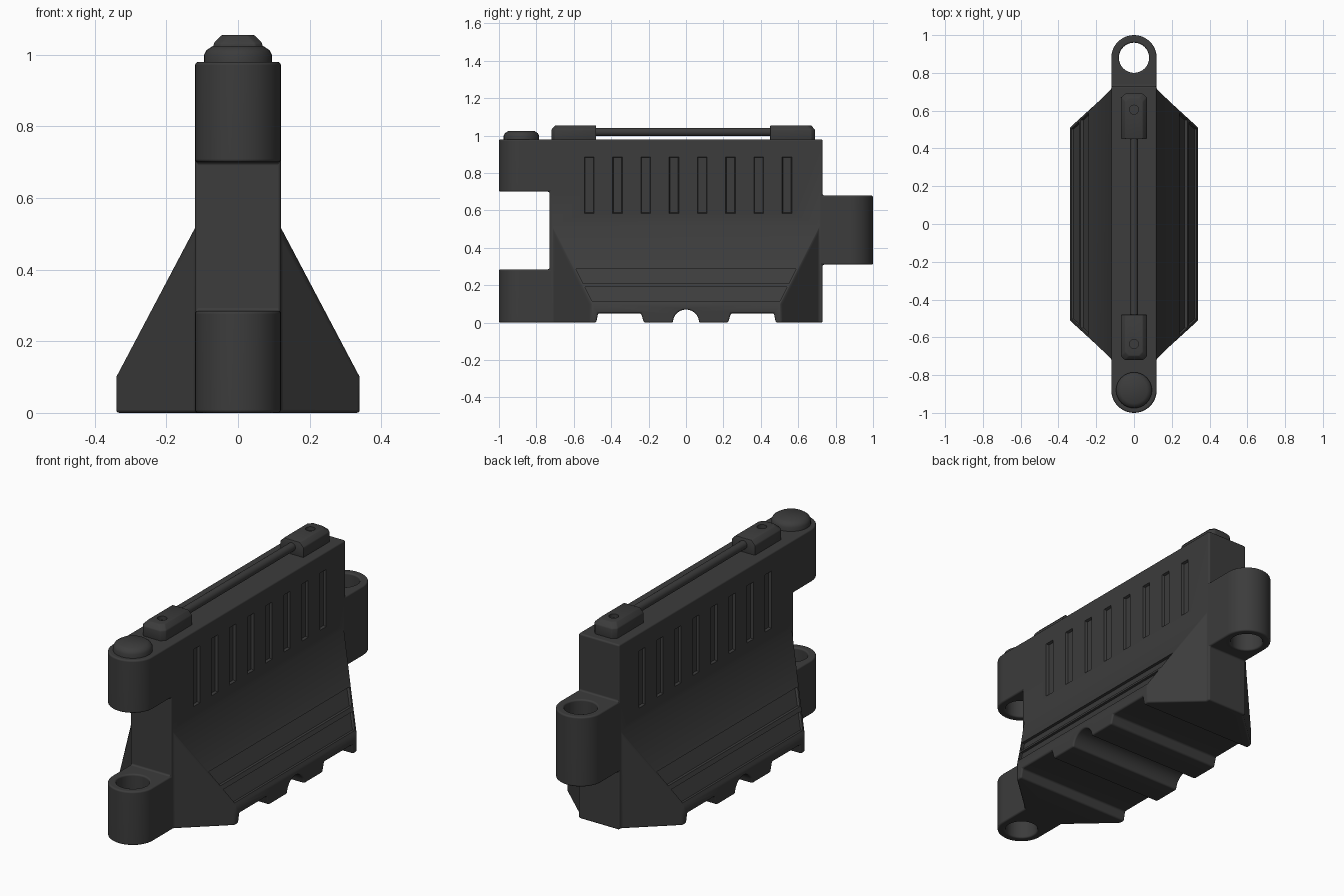
import bpy, bmesh, math

if "Cube" in bpy.data.objects:
    bpy.data.objects.remove(bpy.data.objects["Cube"], do_unlink=True)

plastic = bpy.data.materials.new("dark_grey_plastic")
plastic.use_nodes = True
GREY = (0.045, 0.045, 0.045, 1)
plastic.diffuse_color = GREY
plastic.node_tree.nodes["Principled BSDF"].inputs["Base Color"].default_value = GREY


def finish(name, bm):
    bmesh.ops.recalc_face_normals(bm, faces=bm.faces[:])
    mesh = bpy.data.meshes.new(name)
    bm.to_mesh(mesh)
    bm.free()
    mesh.materials.append(plastic)
    ob = bpy.data.objects.new(name, mesh)
    bpy.context.collection.objects.link(ob)
    return ob


def prism(name, outline, place, lo, hi):
    """Extrude a 2D outline from lo to hi; place(a, b, h) gives the 3D point."""
    bm = bmesh.new()
    rings = [[bm.verts.new(place(a, b, h)) for a, b in outline] for h in (lo, hi)]
    bm.faces.new(rings[0])
    bm.faces.new(rings[1])
    n = len(outline)
    for i in range(n):
        j = (i + 1) % n
        bm.faces.new((rings[0][i], rings[0][j], rings[1][j], rings[1][i]))
    return finish(name, bm)


def hull(name, points):
    bm = bmesh.new()
    for p in points:
        bm.verts.new(p)
    bmesh.ops.convex_hull(bm, input=bm.verts[:])
    bmesh.ops.dissolve_limit(bm, angle_limit=0.01, verts=bm.verts[:], edges=bm.edges[:])
    return finish(name, bm)


def box(name, x, y, z):
    return hull(name, [(a, b, c) for a in x for b in y for c in z])


def arc(cx, cy, r, start, end, n):
    steps = [math.radians(start + (end - start) * i / n) for i in range(n + 1)]
    return [(cx + r * math.cos(t), cy + r * math.sin(t)) for t in steps]


def along_x(a, b, h): return (h, a, b)
def along_y(a, b, h): return (a, h, b)
def along_z(a, b, h): return (a, b, h)


def rod(name, cx, cy, r, place, lo, hi, n=32):
    return prism(name, arc(cx, cy, r, 0, 360, n)[:-1], place, lo, hi)


def apply(ob, kind, **settings):
    mod = ob.modifiers.new(kind, kind)
    for key, value in settings.items():
        setattr(mod, key, value)
    bpy.context.view_layer.objects.active = ob
    bpy.ops.object.modifier_apply(modifier=mod.name)


def combine(ob, other, operation="DIFFERENCE"):
    apply(ob, "BOOLEAN", object=other, operation=operation, solver="EXACT")
    bpy.data.objects.remove(other, do_unlink=True)


def smooth(ob):
    bpy.ops.object.select_all(action="DESELECT")
    ob.select_set(True)
    bpy.context.view_layer.objects.active = ob
    bpy.ops.object.shade_smooth_by_angle(angle=math.radians(35))


HALF, WIDE, END, PIN = 0.12, 0.34, 0.73, 0.88
SLOPE = (WIDE - HALF) / 0.4


def slope_x(z):
    return HALF + (0.5 - z) * SLOPE


# Upright wall with rounded ends, then the gaps that leave the three lugs
stadium = arc(0, PIN, HALF, 0, 180, 24) + arc(0, -PIN, HALF, 180, 360, 24)
body = prism("barrier_body", stadium, along_z, -0.1, 0.98)
combine(body, box("front_gap", (-1, 1), (-2, -END), (0.285, 0.70)))
combine(body, box("rear_top_gap", (-1, 1), (END, 2), (0.68, 2)))
combine(body, box("rear_low_gap", (-1, 1), (END, 2), (-1, 0.31)))

# Flared skirt with its four corners cut off
skirt_profile = [(-WIDE, -0.1), (WIDE, -0.1), (WIDE, 0.1), (0, slope_x(0) / SLOPE), (-WIDE, 0.1)]
skirt = prism("skirt", skirt_profile, along_y, -0.71, 0.71)
for sx in (-1, 1):
    for sy in (-1, 1):
        corner = [(sx * x, sy * y) for x, y in ((HALF, 0.71), (0.45, 0.41), (0.45, 0.9), (HALF, 0.9))]
        combine(skirt, prism("corner_cut", corner, along_z, -0.5, 1))
combine(body, skirt, "UNION")

# Underside: flat feet, two lifting slots and a drainage arch
underside = [(-1.2, -0.3), (-1.2, 0), (-0.48, 0), (-0.47, 0.05), (-0.24, 0.05), (-0.225, 0)]
underside += arc(0, 0, 0.07, 180, 0, 16)
underside += [(0.225, 0), (0.24, 0.05), (0.47, 0.05), (0.48, 0), (1.2, 0), (1.2, -0.3)]
combine(body, prism("underside_cut", underside, along_x, -1, 1))

# Pin holes through the lugs, closed at the top by the cap
combine(body, rod("front_pin_hole", 0, -PIN, 0.08, along_z, -0.2, 0.94))
combine(body, rod("rear_pin_hole", 0, PIN, 0.08, along_z, -0.2, 0.9))

apply(body, "BEVEL", width=0.009, segments=3, limit_method="ANGLE",
      angle_limit=math.radians(35), use_clamp_overlap=False)

# Upright slots and the two sunken panels on each flank
for side in (-1, 1):
    for i in range(8):
        y = -0.517 + i * 0.151
        slot = [(side * (HALF + d), y + w * (0.025 - grow), z) for d, grow in ((0.02, -0.008), (-0.013, 0.003))
                for w in (-1, 1) for z in (0.585 + grow, 0.885 - grow)]
        combine(body, hull("slot_cut", slot))
    for low, high in ((0.115, 0.19), (0.21, 0.288)):
        panel = []
        for z in (low, high):
            reach = 0.71 - (slope_x(z) - HALF) * 0.91 - 0.015
            panel += [(side * (slope_x(z) + d), e * reach, z) for d in (0.05, -0.012) for e in (-1, 1)]
        combine(body, hull("panel_cut", panel))
smooth(body)
body.modifiers.new("shading", "WEIGHTED_NORMAL").keep_sharp = True

# Pin cap on the upper front lug
rings = ((0.095, 0.97), (0.095, 1.0), (0.088, 1.013), (0.07, 1.025))
cap = hull("pin_cap", [(x, y, z) for r, z in rings for x, y in arc(0, -PIN, r, 0, 360, 32)[:-1]])
smooth(cap)

# Handle: two chamfered mounts with bolt holes and a bar between them
for name, inner, outer in (("front_handle_mount", -0.48, -0.72), ("rear_handle_mount", 0.45, 0.69)):
    s = 1 if outer > 0 else -1
    points = []
    for inset, z in ((0, 0.97), (0, 1.032), (0.022, 1.055)):
        w, tip = 0.068 - inset, outer - s * inset
        for side in (-1, 1):
            points += [(side * w, inner, z), (side * w, tip - s * 0.02, z), (side * (w - 0.02), tip, z)]
    mount = hull(name, points)
    apply(mount, "BEVEL", width=0.004, segments=2, limit_method="ANGLE")
    combine(mount, rod("bolt_hole", 0, (inner + outer) / 2 + s * 0.035, 0.024, along_z, 1.035, 1.2, 20))
    smooth(mount)
bar = rod("handle_bar", 0, 1.019, 0.022, along_y, -0.5, 0.47, 24)
smooth(bar)
